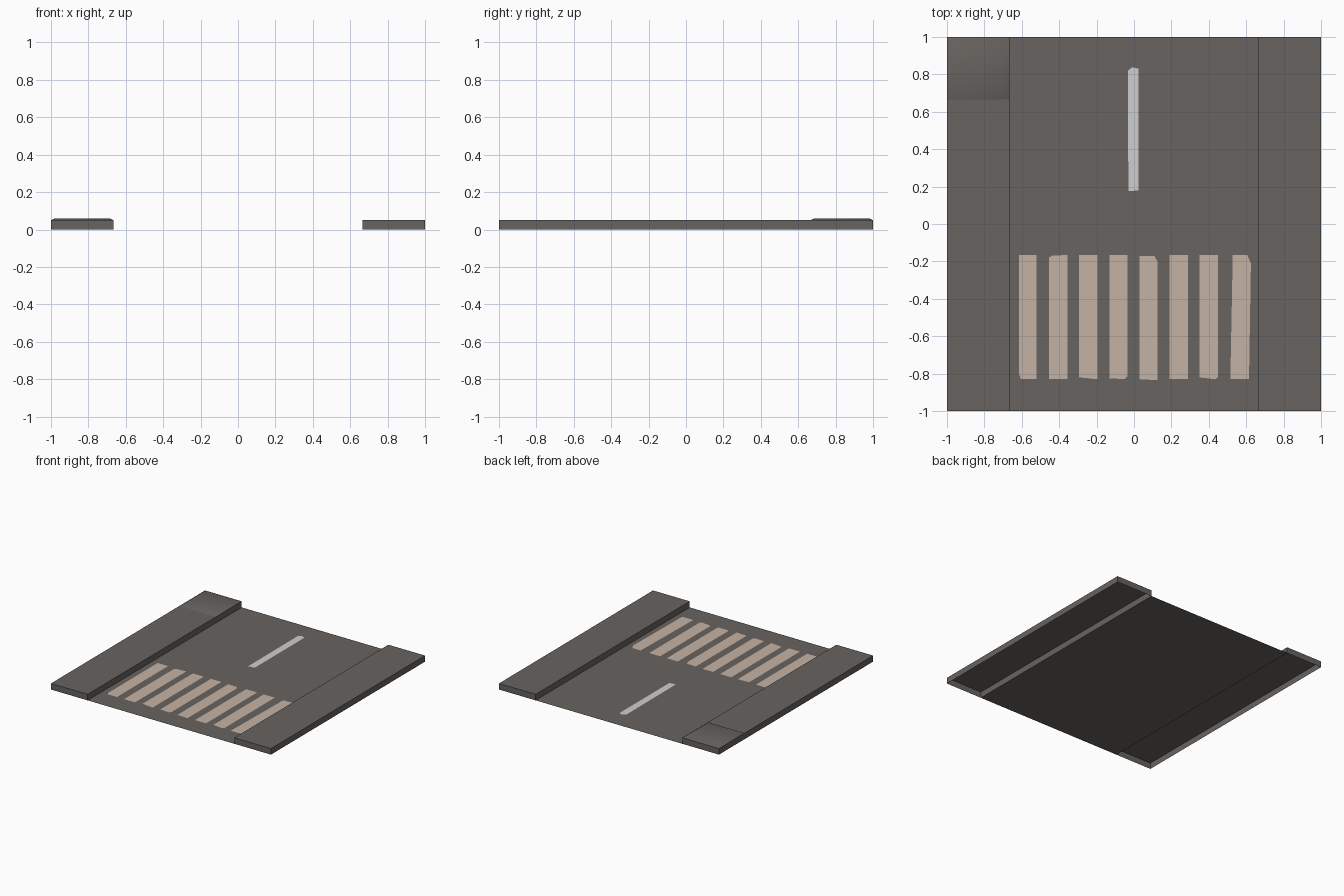
import bpy, bmesh

if "Cube" in bpy.data.objects:
    bpy.data.objects.remove(bpy.data.objects["Cube"])

CURB = 2 / 3      # inner edge of the sidewalks
TOP = 0.05        # sidewalk height


def material(name, rgb):
    m = bpy.data.materials.new(name)
    m.diffuse_color = (*rgb, 1)
    m.use_nodes = True
    m.node_tree.nodes["Principled BSDF"].inputs["Base Color"].default_value = m.diffuse_color
    return m


asphalt = material("dark_asphalt", (0.135, 0.125, 0.115))
beige = material("crossing_beige", (0.56, 0.45, 0.375))
white = material("line_white", (0.62, 0.62, 0.62))


def add(name, verts, faces, mat):
    me = bpy.data.meshes.new(name)
    me.from_pydata(verts, [], faces)
    me.materials.append(mat)
    ob = bpy.data.objects.new(name, me)
    bpy.context.collection.objects.link(ob)
    return ob


def flat(name, outline, z, mat):
    """Single upward-facing plate from a 2D outline."""
    ob = add(name, [(x, y, z) for x, y in outline], [range(len(outline))], mat)
    if ob.data.polygons[0].normal.z < 0:
        ob.data.flip_normals()
    return ob


def tray(name, x0, x1, y0, y1, z0, z1, mat, inset=0.0):
    """Open-bottomed slab, optionally tapered towards its top."""
    def ring(d, z):
        return [(x0 + d, y0 + d, z), (x1 - d, y0 + d, z),
                (x1 - d, y1 - d, z), (x0 + d, y1 - d, z)]
    sides = [(i, (i + 1) % 4, (i + 1) % 4 + 4, i + 4) for i in range(4)]
    return add(name, ring(0, z0) + ring(inset, z1), sides + [(4, 5, 6, 7)], mat)


# Road surface between the sidewalks
flat("road", [(-CURB, -1), (CURB, -1), (CURB, 1), (-CURB, 1)], 0, asphalt)

# Hollow sidewalks on both sides
tray("left_sidewalk", -1, -CURB, -1, 1, 0, TOP, asphalt)
tray("right_sidewalk", CURB, 1, -1, 1, 0, TOP, asphalt)

# Slightly raised paving slab in the back left corner
slab = tray("raised_slab", -1, -CURB, CURB, 1, TOP, 0.06, asphalt, 0.02)
for p in slab.data.polygons:
    p.use_smooth = True

# Worn crossing stripes, each with its own chipped corners
T, B = -0.165, -0.83
stripes = [
    [(-.615, T), (-.52, T), (-.52, B), (-.605, B), (-.615, -.8)],
    [(-.455, -.18), (-.44, -.17), (-.355, T), (-.355, B), (-.455, B)],
    [(-.295, T), (-.195, T), (-.195, B), (-.295, -.82)],
    [(-.13, T), (-.035, T), (-.035, -.815), (-.05, B), (-.13, -.825)],
    [(.03, -.17), (.11, -.172), (.125, -.2), (.125, -.835), (.03, B)],
    [(.19, T), (.29, T), (.29, B), (.19, B)],
    [(.35, T), (.45, T), (.45, -.815), (.435, B), (.35, -.82)],
    [(.528, T), (.605, T), (.625, -.21), (.615, B), (.515, B)],
]
for i, outline in enumerate(stripes):
    flat(f"crossing_stripe_{i + 1}", outline, 0.002, beige)

# Centre line dash
flat("centre_line", [(-.03, .175), (.025, .18), (.025, .83), (-.01, .838),
                     (-.033, .82)], 0.002, white)
